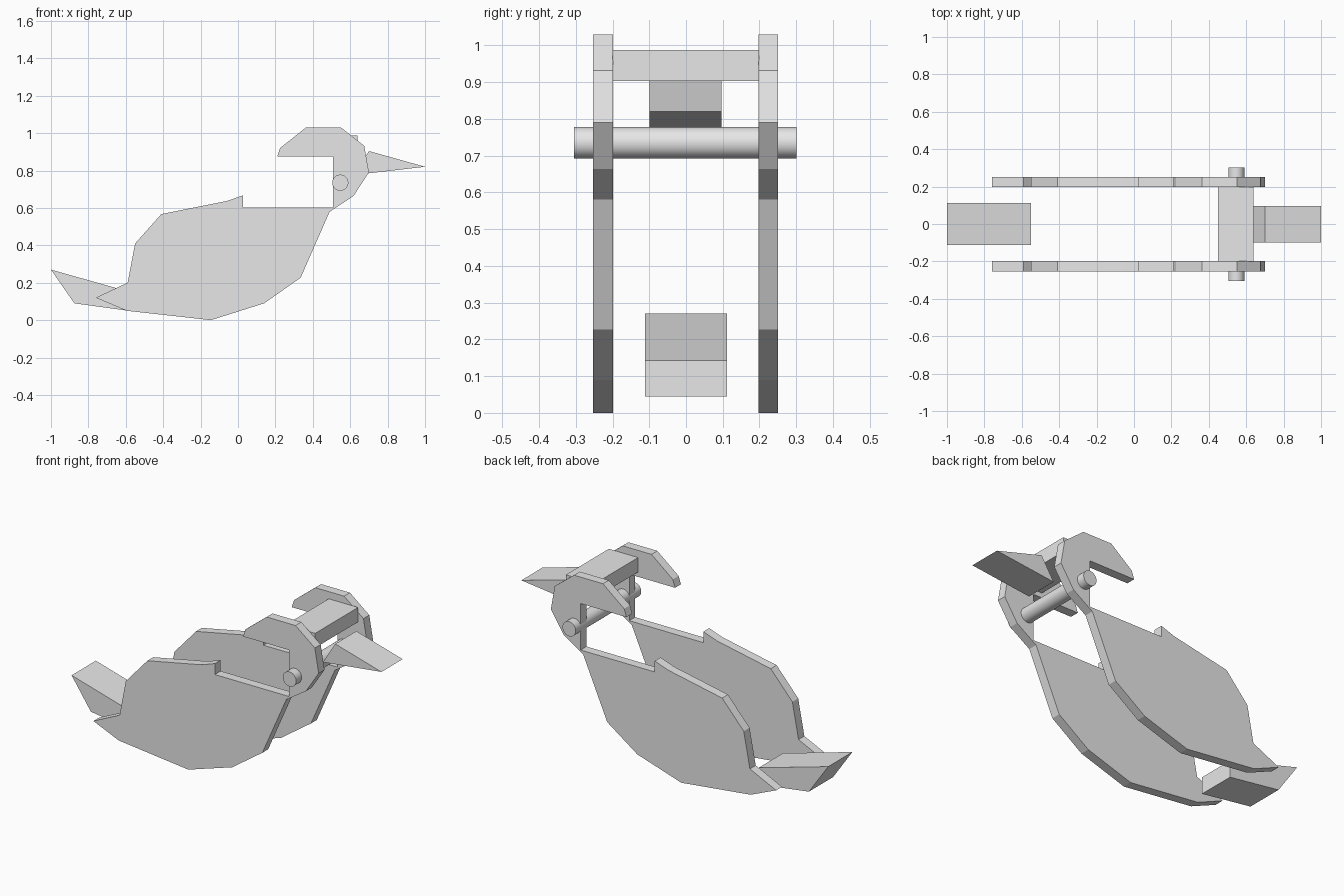
import bpy
import bmesh
import math

default = bpy.data.objects.get("Cube")
if default:
    bpy.data.objects.remove(default, do_unlink=True)

# Single plain material
grey = bpy.data.materials.new("light_grey")
grey.use_nodes = True
grey.diffuse_color = (0.8, 0.8, 0.8, 1)
grey.node_tree.nodes["Principled BSDF"].inputs["Base Color"].default_value = grey.diffuse_color


def slab(name, outline, y_front, y_back):
    """Extrude an (x, z) outline from y_front to y_back."""
    bm = bmesh.new()
    face = bm.faces.new([bm.verts.new((x, y_front, z)) for x, z in outline])
    extruded = bmesh.ops.extrude_face_region(bm, geom=[face])["geom"]
    moved = [v for v in extruded if isinstance(v, bmesh.types.BMVert)]
    bmesh.ops.translate(bm, verts=moved, vec=(0, y_back - y_front, 0))
    bmesh.ops.recalc_face_normals(bm, faces=bm.faces)
    mesh = bpy.data.meshes.new(name)
    bm.to_mesh(mesh)
    bm.free()
    mesh.materials.append(grey)
    obj = bpy.data.objects.new(name, mesh)
    bpy.context.collection.objects.link(obj)
    return obj


# Bird-shaped side panels
bird = [
    (-0.76, 0.12), (-0.59, 0.20), (-0.55, 0.41), (-0.41, 0.567),
    (-0.06, 0.637), (0.027, 0.667), (0.027, 0.603), (0.507, 0.603),
    (0.507, 0.875), (0.21, 0.875), (0.225, 0.92), (0.363, 1.03),
    (0.55, 1.03), (0.675, 0.932), (0.70, 0.79), (0.617, 0.663),
    (0.49, 0.58), (0.335, 0.227), (0.14, 0.09), (-0.145, 0.0),
    (-0.595, 0.05),
]
slab("front_side_panel", bird, -0.253, -0.199)
slab("back_side_panel", bird, 0.197, 0.251)

# Tail and beak wedges
slab("tail", [(-1, 0.27), (-0.875, 0.09), (-0.55, 0.045), (-0.55, 0.143)], -0.112, 0.112)
slab("beak", [(1, 0.82), (0.70, 0.904), (0.62, 0.776)], -0.1, 0.096)

# Bar joining the heads
slab("head_crossbar", [(0.45, 0.903), (0.64, 0.903), (0.64, 0.988), (0.45, 0.988)], -0.2, 0.198)

# Round dowel through the necks
bpy.ops.mesh.primitive_cylinder_add(vertices=48, radius=0.043, depth=0.606,
                                    location=(0.547, -0.002, 0.735),
                                    rotation=(math.pi / 2, 0, 0))
dowel = bpy.context.object
dowel.name = "neck_dowel"
dowel.data.materials.append(grey)
bpy.ops.object.shade_smooth_by_angle()
